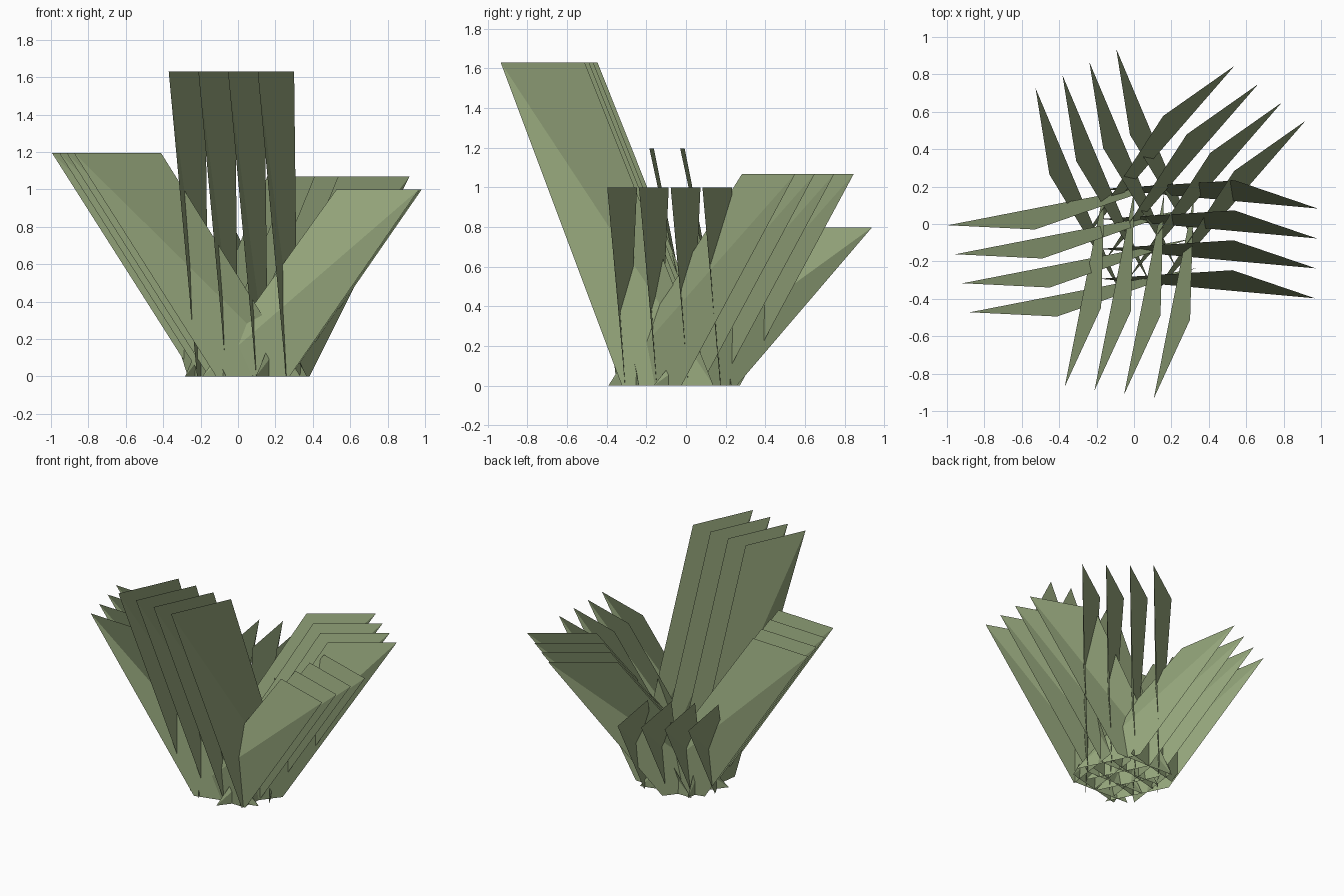
import bpy
from math import radians, cos, sin

if "Cube" in bpy.data.objects:
    bpy.data.objects.remove(bpy.data.objects["Cube"])

# Leaf material
green = bpy.data.materials.new("leaf_green")
green.diffuse_color = (0.30, 0.38, 0.20, 1)
green.use_nodes = True
green.node_tree.nodes["Principled BSDF"].inputs["Base Color"].default_value = green.diffuse_color

HALF = 0.233          # half width of a leaf
TWIST = radians(-17)  # twist of the leaf top against its base
STEP = 0.16           # spacing inside a row
COUNT = 4


def leaf_row(name, heading, reach, height):
    """Row of parallel twisted leaves leaning along the heading."""
    dx, dy = HALF * cos(TWIST), HALF * sin(TWIST)
    y = -STEP * (COUNT - 1) / 2
    verts = [(-HALF, y, 0), (HALF, y, 0),
             (reach + dx, y + dy, height), (reach - dx, y - dy, height)]
    mesh = bpy.data.meshes.new(name)
    # two triangles creased from inner base to outer tip
    mesh.from_pydata(verts, [], [(0, 1, 2), (0, 2, 3)])
    mesh.materials.append(green)
    ob = bpy.data.objects.new(name, mesh)
    bpy.context.collection.objects.link(ob)
    ob.location = (0.05, -0.06, 0)
    ob.rotation_euler.z = radians(heading)
    arr = ob.modifiers.new("row", 'ARRAY')
    arr.count = COUNT
    arr.use_relative_offset = False
    arr.use_constant_offset = True
    arr.constant_offset_displace = (0, STEP, 0)


# Five rows fanning out from a shared base
leaf_row("left_leaves", 194.2, 0.777, 1.195)
leaf_row("front_leaves", -97.7, 0.636, 1.63)
leaf_row("right_leaves", -1.8, 0.705, 1.0)
leaf_row("back_right_leaves", 52.1, 0.791, 1.068)
leaf_row("back_left_leaves", 116.1, 0.736, 0.797)
